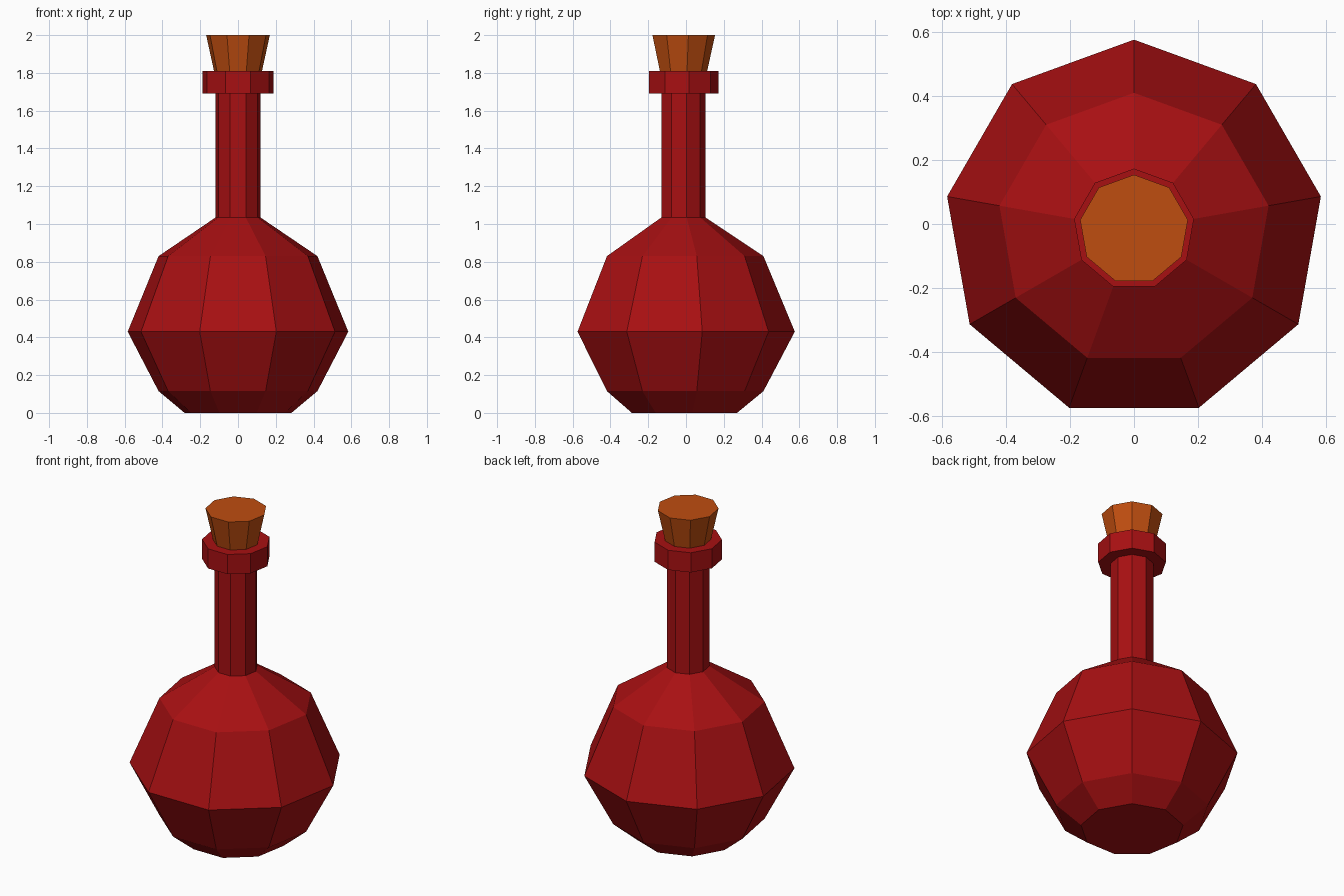
import bpy
import bmesh
from math import sin, cos, tau

SIDES = 9
CENTRE_Y = -0.017

if "Cube" in bpy.data.objects:
    bpy.data.objects.remove(bpy.data.objects["Cube"], do_unlink=True)


def make_material(name, rgb):
    mat = bpy.data.materials.new(name)
    mat.use_nodes = True
    colour = (*rgb, 1.0)
    mat.diffuse_color = colour
    mat.node_tree.nodes["Principled BSDF"].inputs["Base Color"].default_value = colour
    return mat


def lathe(name, profile, mat):
    """Turn a (radius, height) profile into a closed, flat-shaded nine-sided solid."""
    bm = bmesh.new()
    rings = []
    for radius, z in profile:
        rings.append([bm.verts.new((radius * sin(tau * i / SIDES),
                                    CENTRE_Y + radius * cos(tau * i / SIDES), z))
                      for i in range(SIDES)])
    for low, high in zip(rings, rings[1:]):
        for i in range(SIDES):
            j = (i + 1) % SIDES
            bm.faces.new((low[i], low[j], high[j], high[i]))
    bm.faces.new(rings[0])
    bm.faces.new(rings[-1])
    bmesh.ops.recalc_face_normals(bm, faces=bm.faces)
    mesh = bpy.data.meshes.new(name)
    bm.to_mesh(mesh)
    bm.free()
    mesh.materials.append(mat)
    obj = bpy.data.objects.new(name, mesh)
    bpy.context.collection.objects.link(obj)
    return obj


red = make_material("red glass", (0.39, 0.005, 0.006))
brown = make_material("cork brown", (0.52, 0.075, 0.005))

# Round flask, straight neck and lip in one continuous profile
lathe("bottle", [(0.287, 0.0), (0.427, 0.115), (0.593, 0.43), (0.427, 0.83),
                 (0.12, 1.035), (0.12, 1.69), (0.19, 1.69), (0.19, 1.81)], red)

# Tapered stopper resting in the lip
lathe("cork", [(0.129, 1.81), (0.171, 2.0)], brown)
